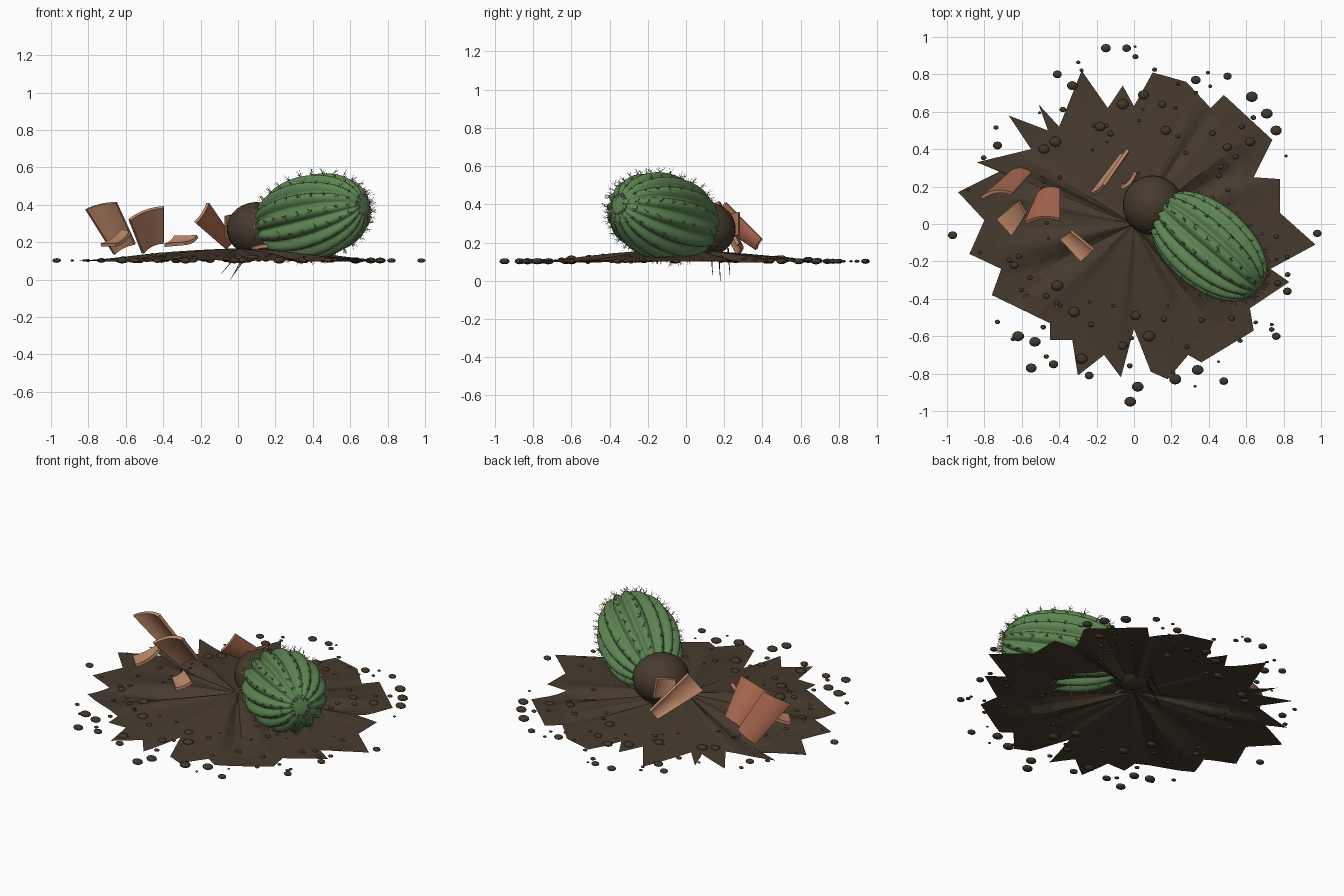
import bpy, bmesh, math, random
from mathutils import Vector, Matrix

random.seed(4)
cube = bpy.data.objects.get("Cube")
if cube:
    bpy.data.objects.remove(cube)


def material(name, rgb):
    mat = bpy.data.materials.new(name)
    mat.use_nodes = True
    color = (*rgb, 1)
    mat.diffuse_color = color
    bsdf = mat.node_tree.nodes["Principled BSDF"]
    bsdf.inputs["Base Color"].default_value = color
    bsdf.inputs["Roughness"].default_value = 0.9
    return mat


SOIL = material("soil brown", (.062, .043, .027))
CLOD = material("clod brown", (.053, .037, .024))
ROOT = material("root dark brown", (.03, .022, .015))
GREEN = material("cactus green", (.11, .235, .085))
SPINE = material("spine cream", (.5, .42, .29))
RED = material("terracotta red", (.38, .13, .075))
TAN = material("terracotta tan", (.52, .25, .14))


def finish(name, bm, mats, smooth=False):
    mesh = bpy.data.meshes.new(name)
    bm.to_mesh(mesh)
    bm.free()
    for mat in mats:
        mesh.materials.append(mat)
    if smooth:
        mesh.shade_smooth()
    obj = bpy.data.objects.new(name, mesh)
    bpy.context.collection.objects.link(obj)
    return obj


def bridge(bm, rings):
    """Join consecutive closed rings of vertices with quads."""
    for low, high in zip(rings, rings[1:]):
        for i in range(len(low)):
            j = (i + 1) % len(low)
            bm.faces.new((low[i], low[j], high[j], high[i]))


def spike(bm, start, end, radius):
    """Thin three-sided cone from start to end."""
    along = end - start
    turn = along.to_track_quat('Z', 'Y').to_matrix().to_4x4()
    bmesh.ops.create_cone(bm, segments=3, radius1=radius, radius2=radius * .25,
                          depth=along.length,
                          matrix=Matrix.Translation((start + end) / 2) @ turn)


# Spilled soil: a ragged, creased sheet rising to a low mound
FURROWS = [(158, .022, 4), (207, .03, 7), (28, .025, 5), (56, .012, 3),
           (305, .03, 6), (270, .01, 4), (110, .008, 4)]


def soil_height(x, y):
    r = math.hypot(x, y)
    angle = math.degrees(math.atan2(y, x))
    z = .102 + .065 * max(0, 1 - r / .72)
    fade = math.sin(math.pi * min(1, r / .85))
    for center, depth, width in FURROWS:
        off = (angle - center + 180) % 360 - 180
        z -= depth * fade * math.exp(-(off / width) ** 2)
        z += depth * .5 * fade * math.exp(-((abs(off) - 2.2 * width) / width) ** 2)
    return max(z, .096)


OUTLINE = [(97, -11), (78, 6), (78, 24), (64, 25), (74, 45), (48, 69), (41, 62),
           (28, 76), (10, 81), (0, 63), (-6, 74), (-14, 62), (-28, 82), (-40, 52),
           (-51, 64), (-46, 50), (-67, 58), (-55, 40), (-84, 33), (-72, 28),
           (-94, 17), (-80, 2), (-88, -16), (-71, -24), (-76, -38), (-45, -53),
           (-45, -62), (-33, -62), (-30, -81), (-16, -70), (-7, -82), (0, -56),
           (9, -79), (18, -83), (29, -70), (36, -74), (64, -57), (62, -45),
           (83, -31), (73, -24)]
rim = []
for (ax, ay), (bx, by) in zip(OUTLINE, OUTLINE[1:] + OUTLINE[:1]):
    for k in range(4):
        t = k / 4
        rim.append(((ax + (bx - ax) * t) / 100, (ay + (by - ay) * t) / 100))
bm = bmesh.new()
rings = []
for f in (1, .85, .7, .55, .4, .25, .12):
    rings.append([bm.verts.new((x * f, y * f, soil_height(x * f, y * f))) for x, y in rim])
bridge(bm, rings)
peak = bm.verts.new((0, 0, soil_height(0, 0)))
for i, v in enumerate(rings[-1]):
    bm.faces.new((v, rings[-1][(i + 1) % len(rim)], peak))
finish("soil_sheet", bm, [SOIL])

# Loose clods around and on the soil
CLODS = [(-97, -6), (98, -5), (-15, 94), (-4, 94), (50, 79), (33, 77), (63, 68),
         (71, 59), (76, 50), (-41, 80), (-33, 74), (-73, 42), (82, -36), (76, -60),
         (48, -84), (22, -83), (34, -78), (2, -87), (-2, -95), (-24, -81),
         (-43, -75), (-55, -77), (-53, -63), (-62, -60), (-28, -72), (15, 64),
         (5, 69), (-18, 52), (17, 50), (50, 41), (62, 44), (-64, -22), (-41, -33),
         (-32, -47), (1, -49), (-6, -65), (8, -60), (-48, 40), (-42, 44), (-6, 64)]
spots = [(x / 100, y / 100, random.uniform(.022, .034)) for x, y in CLODS]
for k in range(90):
    angle, r = random.uniform(0, math.tau), random.uniform(.45, .95)
    spots.append((r * math.cos(angle), r * math.sin(angle), random.uniform(.007, .018)))
bm = bmesh.new()
for x, y, size in spots:
    place = Matrix.Translation((x, y, soil_height(x, y)))
    squash = Matrix.Diagonal((size, size * .85, size * .5, 1))
    bmesh.ops.create_uvsphere(bm, u_segments=10, v_segments=6, radius=1,
                              matrix=place @ squash)
finish("soil_clods", bm, [CLOD], True)

# Root ball
bm = bmesh.new()
bmesh.ops.create_uvsphere(bm, u_segments=32, v_segments=18, radius=.16,
                          matrix=Matrix.Translation((.1, .1, .27))
                          @ Matrix.Diagonal((1, 1, .9, 1)))
finish("root_ball", bm, [SOIL], True)

# Thin roots hanging under the soil
bm = bmesh.new()
for start, end in [((.03, .13, .17), (-.09, .14, .03)), ((.06, .17, .17), (-.04, .18, 0)),
                   ((.08, .22, .17), (-.02, .23, .03))]:
    spike(bm, Vector(start), Vector(end), .005)
finish("roots", bm, [ROOT])

# Ribbed barrel lying on its side
RIBS, STEPS, LENGTH, RADIUS = 15, 8, .36, .228
CENTER = Vector((.4, -.12, .335))
AXIS = Vector((.54, -.46, .13)).to_track_quat('Z', 'Y').to_matrix().to_4x4()
FRAME = Matrix.Translation(CENTER) @ AXIS


def barrel_point(u, theta):
    groove = 1 - abs(math.sin(theta * RIBS / 2))
    r = RADIUS * math.sin(u) ** .88 * (1 - .17 * groove)
    return FRAME @ Vector((r * math.cos(theta), r * math.sin(theta),
                           -LENGTH * math.cos(u)))


bm = bmesh.new()
count = RIBS * STEPS
rings = [[bm.verts.new(barrel_point(math.pi * i / 28, math.tau * j / count))
          for j in range(count)] for i in range(1, 28)]
bridge(bm, rings)
for ring, z, flip in ((rings[0], -LENGTH, 1), (rings[-1], LENGTH * .99, 0)):
    tip = bm.verts.new(FRAME @ Vector((0, 0, z)))
    for i, v in enumerate(ring):
        w = ring[(i + 1) % count]
        bm.faces.new((w, v, tip) if flip else (v, w, tip))
finish("cactus_body", bm, [GREEN], True)

# Clusters of spines along each rib
bm = bmesh.new()
for rib in range(RIBS):
    theta = math.tau * (rib + .5) / RIBS
    for k in range(11):
        u = math.pi * (.22 + .072 * k)
        base = barrel_point(u, theta)
        out = (base - CENTER).normalized()
        for s in range(5):
            spread = Vector([random.uniform(-.75, .75) for _ in range(3)])
            tip = base + (out + spread).normalized() * random.uniform(.025, .04)
            spike(bm, base, tip, .0016)
finish("cactus_spines", bm, [SPINE])


# Broken pot pieces: curved plates, red outside and tan inside
def shard(name, corners, bulge, thick=.018):
    a, b, c, d = [Vector(p) / 100 for p in corners]
    normal = (b - a).cross(d - a).normalized()
    bm = bmesh.new()
    rows = []
    for v in (0, .5, 1):
        row = []
        for i in range(9):
            u = i / 8
            p = a.lerp(b, u).lerp(d.lerp(c, u), v)
            row.append(bm.verts.new(p + normal * bulge * (4 * u * (1 - u) - .5)))
        rows.append(row)
    for low, high in zip(rows, rows[1:]):
        for i in range(8):
            bm.faces.new((low[i], low[i + 1], high[i + 1], high[i]))
    obj = finish(name, bm, [RED, TAN])
    solid = obj.modifiers.new("thickness", 'SOLIDIFY')
    solid.thickness = thick
    solid.offset = -1
    solid.material_offset = solid.material_offset_rim = 1


shard("pot_shard_large_outer", [(-82, 16, 38), (-65, 18, 42), (-55, 29, 20), (-67, 29, 14)], .025)
shard("pot_shard_large_inner", [(-59, 2, 33), (-40, 4, 40), (-40, 20, 21), (-52, 18, 15)], .025)
shard("pot_shard_small_left", [(-57, 6, 24), (-65, -6, 17), (-73, 3, 17), (-61, 13, 25)], .012)
shard("pot_shard_small_front", [(-39, -8, 17), (-33, -3, 22), (-21, -13, 22), (-28, -20, 18)], .01)
shard("pot_shard_back", [(-6, 36, 16), (-2, 39, 22), (-15, 20, 41), (-22, 15, 30)], .012)
shard("pot_shard_on_ball", [(2, 27, 36), (-6, 18, 34), (-6, 19, 22), (4, 27, 24)], .015)
shard("pot_shard_under_ball", [(7, -6, 17), (16, -8, 19), (15, 0, 20), (7, 0, 18)], .006)
